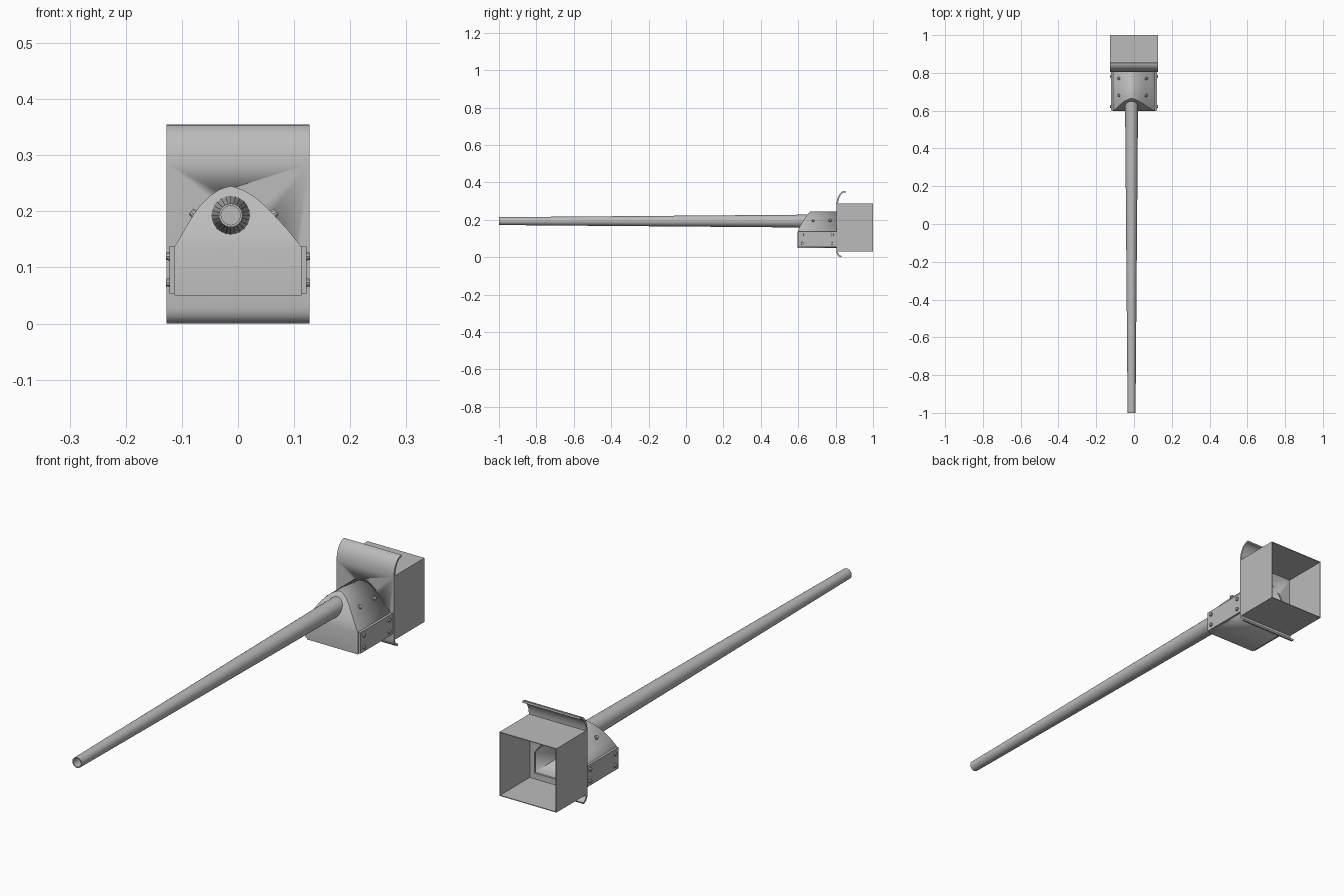
import bpy, bmesh, math
from mathutils import Vector

if "Cube" in bpy.data.objects:
    bpy.data.objects.remove(bpy.data.objects["Cube"])

grey = bpy.data.materials.new("grey metal")
grey.diffuse_color = (0.5, 0.5, 0.5, 1)
grey.use_nodes = True
grey.node_tree.nodes["Principled BSDF"].inputs["Base Color"].default_value = grey.diffuse_color


def finish(name, bm, smooth=True):
    bmesh.ops.recalc_face_normals(bm, faces=bm.faces)
    me = bpy.data.meshes.new(name)
    bm.to_mesh(me)
    bm.free()
    me.materials.append(grey)
    ob = bpy.data.objects.new(name, me)
    bpy.context.collection.objects.link(ob)
    if smooth:
        bpy.ops.object.select_all(action='DESELECT')
        bpy.context.view_layer.objects.active = ob
        ob.select_set(True)
        bpy.ops.object.shade_smooth_by_angle(angle=math.radians(35))
    return ob


def box(name, lo, hi):
    bm = bmesh.new()
    bmesh.ops.create_cube(bm, size=1)
    for v in bm.verts:
        v.co = Vector([l + (c + 0.5) * (h - l) for c, l, h in zip(v.co, lo, hi)])
    return finish(name, bm, False)


def bolt(name, pos, normal):
    bm = bmesh.new()
    bmesh.ops.create_cone(bm, cap_ends=True, segments=10, radius1=0.009,
                          radius2=0.007, depth=0.012)
    q = Vector((0, 0, 1)).rotation_difference(Vector(normal))
    for v in bm.verts:
        v.co = q @ v.co + Vector(pos)
    return finish(name, bm)


# Gun barrel: tapered hollow tube, lathed around its axis
AX, AZ, SEG = -0.013, 0.193, 24
bm = bmesh.new()
rings = []
for y, r in ((-0.93, 0.001), (-0.93, 0.017), (-1.0, 0.017), (-1.0, 0.021), (0.72, 0.035)):
    rings.append([bm.verts.new((AX + r * math.cos(2 * math.pi * i / SEG), y,
                                AZ + r * math.sin(2 * math.pi * i / SEG)))
                  for i in range(SEG)])
for a, b in zip(rings, rings[1:]):
    for i in range(SEG):
        j = (i + 1) % SEG
        bm.faces.new((a[i], a[j], b[j], b[i]))
bm.faces.new(rings[0])
finish("barrel", bm)

# Arched housing outline: height, left x, right x, front y
LEVELS = [(0.05, -0.113, 0.113, 0.597), (0.137, -0.113, 0.113, 0.597),
          (0.168, -0.095, 0.088, 0.61), (0.195, -0.079, 0.063, 0.626),
          (0.212, -0.066, 0.046, 0.638), (0.227, -0.051, 0.028, 0.649),
          (0.238, -0.035, 0.009, 0.658), (0.243, -0.022, -0.004, 0.663),
          (0.245, -0.0135, -0.0125, 0.665)]


def arch(name, levels, back, closed):
    bm = bmesh.new()
    rows = [[bm.verts.new(p) for p in ((l, back, z), (l, y, z), (r, y, z), (r, back, z))]
            for z, l, r, y in levels]
    for a, b in zip(rows, rows[1:]):
        for i in range(4 if closed else 3):
            j = (i + 1) % 4
            bm.faces.new((a[i], a[j], b[j], b[i]))
    bm.faces.new(rows[0])
    bm.faces.new(rows[-1])
    return finish(name, bm)


housing = arch("barrel_housing", LEVELS, 0.808, False)
mod = housing.modifiers.new("wall", 'SOLIDIFY')
mod.thickness, mod.offset = 0.006, -1

# Shield plate with curled top and bottom lips
path = [(0.83 - 0.025 * math.sin(t), 0.004 + 0.028 * (1 - math.cos(t)))
        for t in [math.pi / 2 * i / 6 for i in range(7)]]
path += [(0.853 - 0.048 * math.cos(t), 0.285 + 0.07 * math.sin(t))
         for t in [math.pi / 2 * i / 8 for i in range(9)]]
outline = []
for i, (y, z) in enumerate(path):
    p, n = path[max(i - 1, 0)], path[min(i + 1, len(path) - 1)]
    d = Vector((n[0] - p[0], n[1] - p[1])).normalized()
    outline.append((y + d.y * 0.008, z - d.x * 0.008))
outline[0] = (0.833, 0.01)
bottom = min(z for y, z in path + outline)
bm = bmesh.new()
prof = [(y, z - bottom if z < 0.04 else z) for y, z in path + outline[::-1]]
sides = [[bm.verts.new((x, y, z)) for y, z in prof] for x in (-0.127, 0.127)]
n, k = len(prof), len(path)
for i in range(n):
    j = (i + 1) % n
    bm.faces.new((sides[0][i], sides[0][j], sides[1][j], sides[1][i]))
for s in sides:
    for i in range(k - 1):
        bm.faces.new((s[i], s[i + 1], s[n - 2 - i], s[n - 1 - i]))
plate = finish("shield_plate", bm)

# Opening through the plate into the housing
inset = [(0.056 + (z - 0.05) * 0.945, l * 0.92 - 0.001, r * 0.92 - 0.001, 0.79)
         for z, l, r, y in LEVELS]
cutter = arch("opening_cutter", inset, 0.83, True)
cutter.hide_render = True
cutter.hide_viewport = True
mod = plate.modifiers.new("opening", 'BOOLEAN')
mod.object, mod.operation, mod.solver = cutter, 'DIFFERENCE', 'EXACT'

# Rear box: four thin walls, open at the back
Y0, Y1, X, Z0, Z1, T = 0.807, 1.0, 0.126, 0.03, 0.286, 0.003
box("rear_box_top", (-X, Y0, Z1 - T), (X, Y1, Z1))
box("rear_box_floor", (-X, Y0, Z0), (X, Y1, Z0 + T))
for s, side in ((-1, "left"), (1, "right")):
    xs = sorted((s * X, s * (X - T)))
    box(f"rear_box_{side}", (xs[0], Y0, Z0 + T), (xs[1], Y1, Z1 - T))
    # Side cheek plates and their bolts
    xs = sorted((s * 0.112, s * 0.122))
    box(f"cheek_plate_{side}", (xs[0], 0.6, 0.054), (xs[1], 0.806, 0.138))
    for y in (0.622, 0.782):
        for z in (0.073, 0.12):
            bolt(f"cheek_bolt_{side}", (s * 0.122, y, z), (s, 0, 0))
    # Bolts on the sloping shoulders
    for y in (0.68, 0.77):
        bolt(f"shoulder_bolt_{side}", (-0.079 if s < 0 else 0.064, y, 0.196), (s, 0, 0.75))
